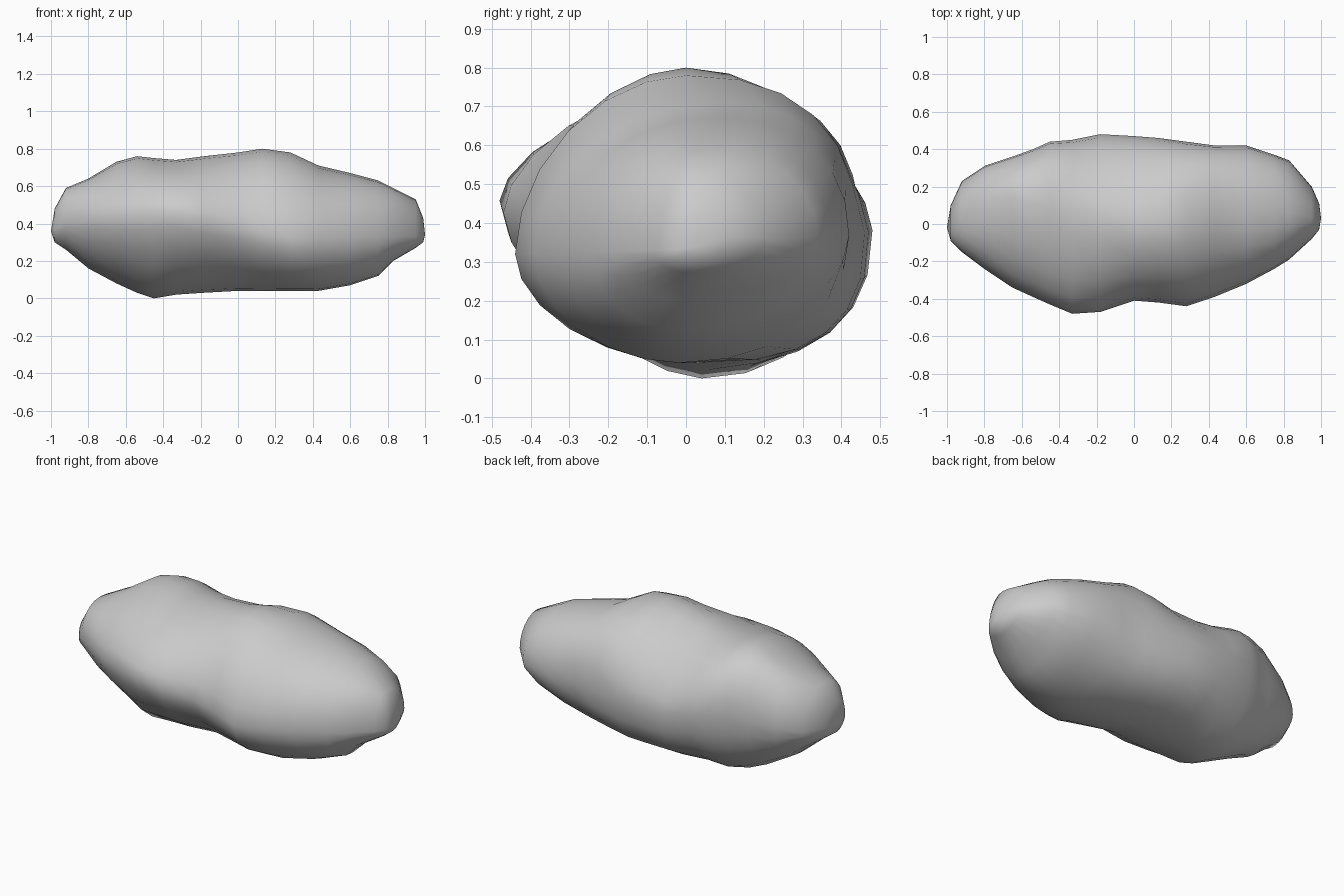
import bpy
import bmesh
import math

SEGMENTS = 24

# Outline of the rock: x, front y, back y, lowest z, highest z
STATIONS = [
    (-.98, -.09, .1, .3, .48),
    (-.92, -.15, .23, .26, .59),
    (-.8, -.24, .31, .16, .64),
    (-.65, -.34, .36, .08, .73),
    (-.54, -.39, .4, .03, .76),
    (-.45, -.43, .44, 0, .75),
    (-.33, -.48, .45, .02, .74),
    (-.18, -.47, .48, .03, .76),
    (0, -.41, .47, .04, .78),
    (.13, -.42, .46, .04, .8),
    (.28, -.44, .44, .04, .78),
    (.43, -.39, .42, .04, .71),
    (.6, -.32, .42, .07, .67),
    (.75, -.24, .37, .12, .63),
    (.83, -.19, .34, .2, .59),
    (.95, -.08, .2, .27, .53),
    (.99, -.03, .11, .3, .43),
]
LEFT_TIP = (1, .03, .34)
RIGHT_TIP = (-1, -.02, .36)

# How the ridges wander along the length: (x, value)
FRONT_RIDGE_Z = [(-1, .36), (-.9, .42), (-.34, .46), (0, .39), (.28, .32), (1, .33)]
BACK_RIDGE_Z = [(-1, .36), (-.5, .44), (-.17, .38), (.5, .37), (1, .36)]
TOP_RIDGE_Y = [(-1, -.02), (-.7, .16), (-.5, .1), (0, 0), (.28, 0), (.43, .08), (.7, .08), (1, .03)]
BOTTOM_RIDGE_Y = [(-1, -.02), (-.6, .12), (-.45, .04), (0, .04), (.45, -.02), (1, .03)]

# Roundness of each quarter along the length: low is chamfered, high is boxy
UPPER_FRONT = [(-1, 2.5), (-.9, 2.3), (-.7, 1.85), (-.34, 1.7), (.2, 1.8), (.75, 2.2), (1, 2.2)]
UPPER_BACK = [(-1, 2.1), (-.45, 2.2), (-.15, 1.55), (.1, 1.8), (.35, 2.6), (.6, 2.2), (1, 2)]
LOWER_FRONT = [(-1, 1.7), (-.4, 1.6), (0, 1.7), (.4, 1.9), (1, 2.1)]
LOWER_BACK = [(-1, 2.1), (-.5, 2.1), (.1, 2.7), (.6, 1.8), (1, 1.8)]


def along(curve, x):
    """Read a curve at x by straight interpolation."""
    for (xa, va), (xb, vb) in zip(curve, curve[1:]):
        if x <= xb:
            return va + (vb - va) * (x - xa) / (xb - xa)
    return curve[-1][1]


def cross_section(x, front, back, low, high):
    """Closed ring made of four quarter curves with their own roundness."""
    points = []
    for i in range(SEGMENTS):
        angle = math.tau * i / SEGMENTS
        c, s = math.cos(angle), math.sin(angle)
        is_back, is_upper = c > 0, s > 0
        side_y = back if is_back else front
        side_z = along(BACK_RIDGE_Z if is_back else FRONT_RIDGE_Z, x)
        ridge_y = along(TOP_RIDGE_Y if is_upper else BOTTOM_RIDGE_Y, x)
        ridge_z = high if is_upper else low
        if is_upper:
            roundness = along(UPPER_BACK if is_back else UPPER_FRONT, x)
        else:
            roundness = along(LOWER_BACK if is_back else LOWER_FRONT, x)
        across = abs(c) ** (2 / roundness)
        up = abs(s) ** (2 / roundness)
        points.append((x,
                       ridge_y + (side_y - ridge_y) * across,
                       side_z + (ridge_z - side_z) * up))
    return points


def flat_material(name, colour):
    material = bpy.data.materials.new(name)
    material.use_nodes = True
    material.diffuse_color = colour
    shader = next(n for n in material.node_tree.nodes if n.type == 'BSDF_PRINCIPLED')
    shader.inputs["Base Color"].default_value = colour
    shader.inputs["Roughness"].default_value = 0.9
    return material


def build_rock():
    bm = bmesh.new()
    rings = [[bm.verts.new(p) for p in cross_section(*row)] for row in STATIONS]

    # Skin between neighbouring rings
    for ring, following in zip(rings, rings[1:]):
        for i in range(SEGMENTS):
            j = (i + 1) % SEGMENTS
            bm.faces.new((ring[i], ring[j], following[j], following[i]))

    # Blunt ends closed with fans
    for ring, tip in ((rings[0], RIGHT_TIP), (rings[-1], LEFT_TIP)):
        centre = bm.verts.new(tip)
        for i in range(SEGMENTS):
            bm.faces.new((ring[i], ring[(i + 1) % SEGMENTS], centre))

    bmesh.ops.recalc_face_normals(bm, faces=bm.faces[:])
    for face in bm.faces:
        face.smooth = True

    mesh = bpy.data.meshes.new("rock_body")
    bm.to_mesh(mesh)
    bm.free()
    rock = bpy.data.objects.new("rock_body", mesh)
    bpy.context.collection.objects.link(rock)
    return rock


default_cube = bpy.data.objects.get("Cube")
if default_cube:
    bpy.data.objects.remove(default_cube, do_unlink=True)

rock_body = build_rock()
rock_body.data.materials.append(flat_material("light_grey_stone", (.6, .6, .6, 1)))
